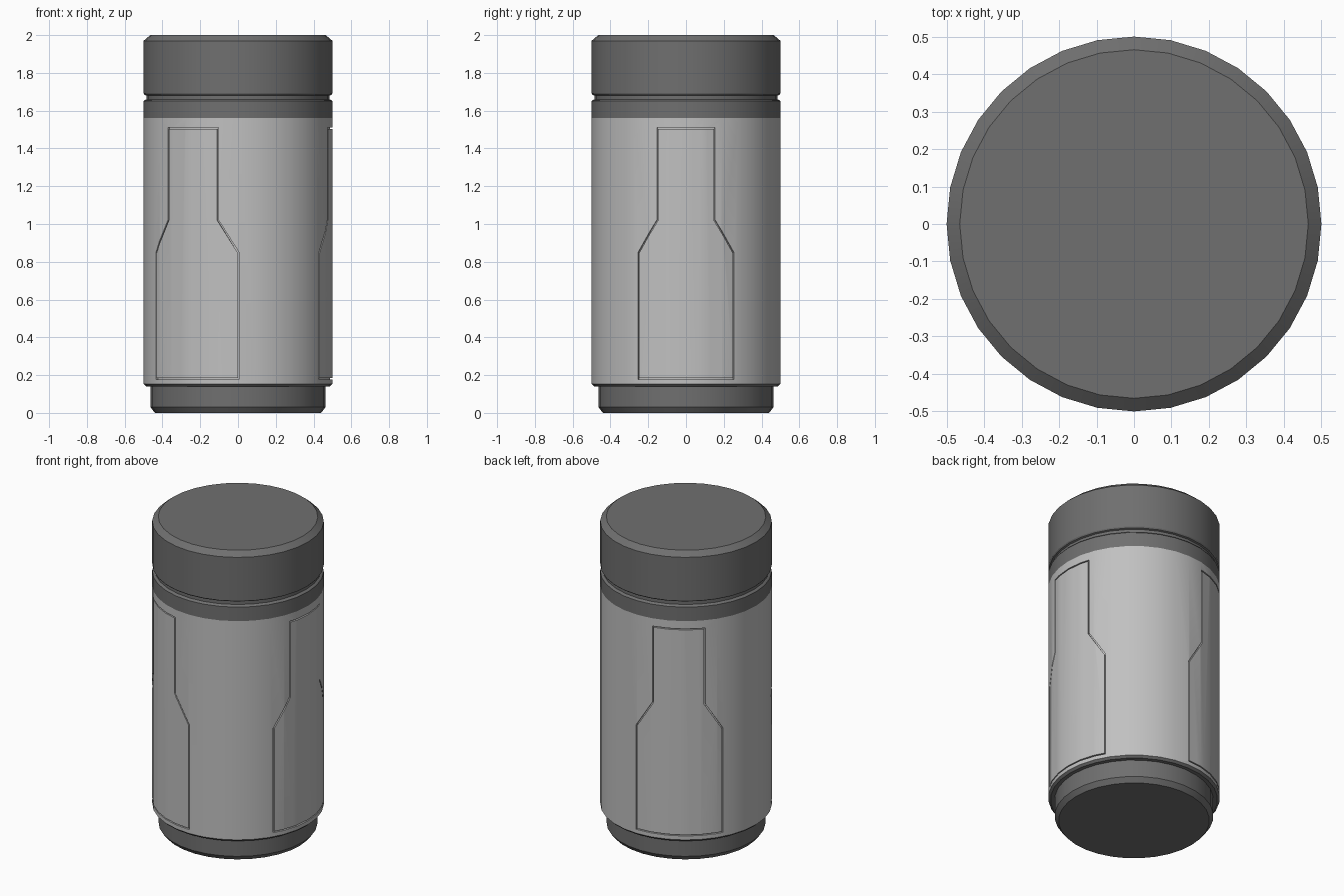
import bpy, bmesh, math

if "Cube" in bpy.data.objects:
    bpy.data.objects.remove(bpy.data.objects["Cube"])

SIDES = 32


def material(name, value):
    m = bpy.data.materials.new(name)
    m.diffuse_color = (value, value, value, 1)
    m.use_nodes = True
    m.node_tree.nodes["Principled BSDF"].inputs["Base Color"].default_value = m.diffuse_color
    return m


dark = material("dark grey", 0.16)
light = material("light grey", 0.53)


def add_object(name, bm, mats=()):
    bmesh.ops.recalc_face_normals(bm, faces=bm.faces)
    me = bpy.data.meshes.new(name)
    bm.to_mesh(me)
    bm.free()
    ob = bpy.data.objects.new(name, me)
    bpy.context.collection.objects.link(ob)
    for m in mats:
        me.materials.append(m)
    return ob


def lathe(name, profile, mats, cap_bottom=True):
    """Spin (radius, z) points round the z axis and cap the ends."""
    bm = bmesh.new()
    rings = []
    for r, z in profile:
        rings.append([bm.verts.new((r * math.cos(2 * math.pi * i / SIDES),
                                    r * math.sin(2 * math.pi * i / SIDES), z))
                      for i in range(SIDES)])
    for a, b in zip(rings, rings[1:]):
        for i in range(SIDES):
            j = (i + 1) % SIDES
            bm.faces.new((a[i], a[j], b[j], b[i]))
    bm.faces.new(rings[-1])
    if cap_bottom:
        bm.faces.new(rings[0][::-1])
    return add_object(name, bm, mats)


def smooth(ob):
    bpy.ops.object.select_all(action='DESELECT')
    ob.select_set(True)
    bpy.context.view_layer.objects.active = ob
    bpy.ops.object.shade_smooth_by_angle(angle=math.radians(30))


# Canister: stepped foot, wide body, dark collar and neck
canister = lathe("canister", [
    (0.44, 0), (0.463, 0.03), (0.463, 0.14), (0.487, 0.14), (0.5, 0.153),
    (0.5, 1.56), (0.5, 1.65), (0.495, 1.656), (0.485, 1.66), (0.485, 1.67)],
    [dark, light])

# Lid above the neck groove
lid = lathe("lid", [(0.485, 1.67), (0.485, 1.68), (0.495, 1.684), (0.5, 1.692),
                    (0.5, 1.97), (0.465, 2.0)], [dark], cap_bottom=False)


def outline(half):
    """Mirror a half outline and subdivide it so it wraps round the body."""
    loop = half + [(-a, z) for a, z in reversed(half)]
    pts = []
    for (a0, z0), (a1, z1) in zip(loop, loop[1:] + loop[:1]):
        for k in range(8):
            t = k / 8
            pts.append((a0 + (a1 - a0) * t, z0 + (z1 - z0) * t))
    return pts


# Cutter for the fine seams of three bottle-shaped panels
outer = outline([(0.535, 0.178), (0.535, 0.85), (0.315, 1.022), (0.315, 1.51)])
inner = outline([(0.521, 0.185), (0.521, 0.847), (0.301, 1.019), (0.301, 1.503)])
bm = bmesh.new()
for n in range(3):
    turn = n * 2 * math.pi / 3
    loops = [[bm.verts.new((r * math.cos(a + turn), r * math.sin(a + turn), z))
              for a, z in pts]
             for pts, r in ((outer, 0.487), (outer, 0.52), (inner, 0.52), (inner, 0.487))]
    count = len(outer)
    for p, q in zip(loops, loops[1:] + loops[:1]):
        for i in range(count):
            j = (i + 1) % count
            bm.faces.new((p[i], p[j], q[j], q[i]))
cutter = add_object("seam_cutter", bm)
cutter.hide_render = True

mod = canister.modifiers.new("seams", 'BOOLEAN')
mod.operation = 'DIFFERENCE'
mod.solver = 'EXACT'
mod.object = cutter
bpy.context.view_layer.objects.active = canister
bpy.ops.object.modifier_apply(modifier=mod.name)
bpy.data.objects.remove(cutter)

# Light body between the foot and the collar
for f in canister.data.polygons:
    f.material_index = 1 if 0.153 < f.center.z < 1.56 else 0

smooth(canister)
smooth(lid)
